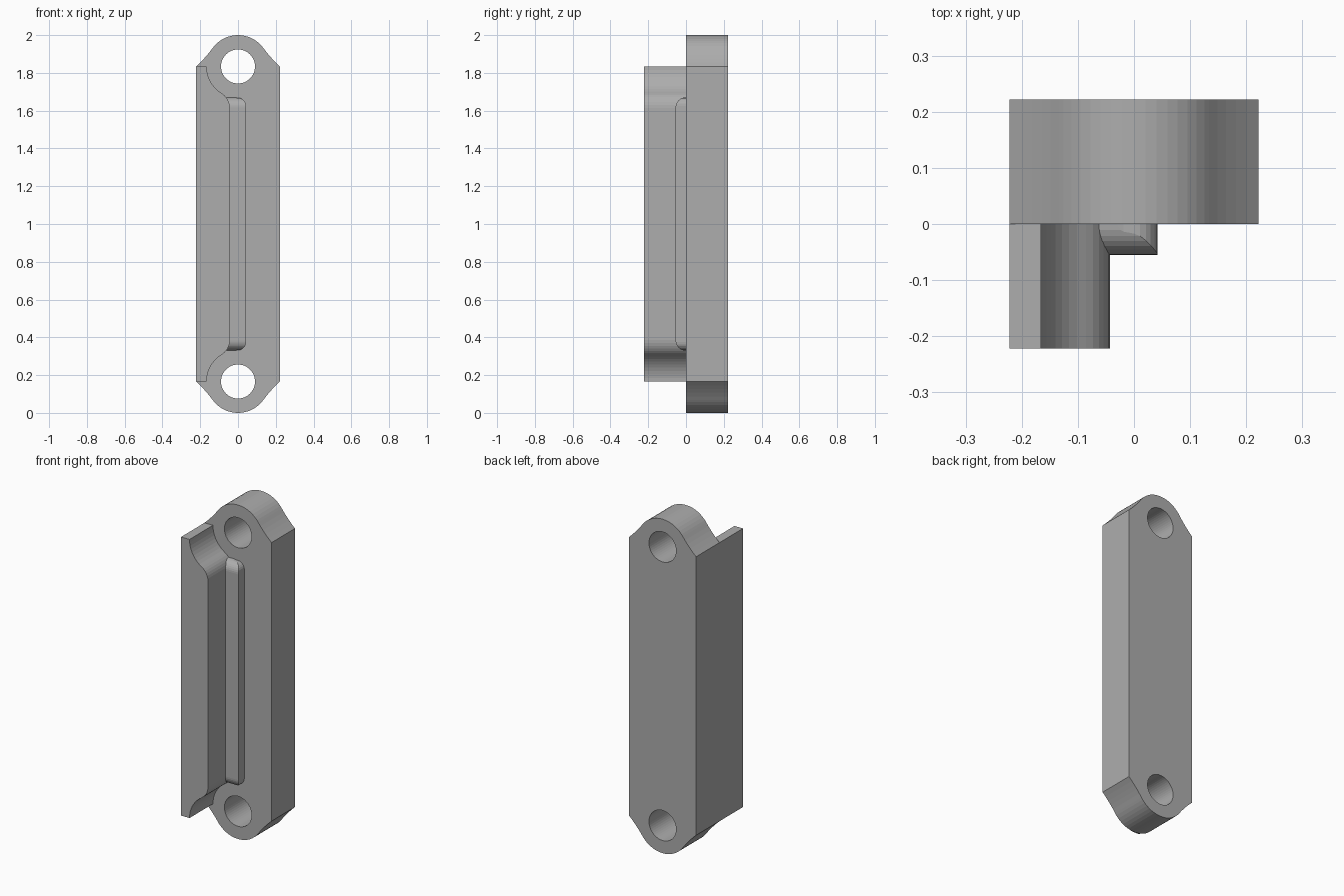
import bpy, bmesh, math
from mathutils import Vector

if "Cube" in bpy.data.objects:
    bpy.data.objects.remove(bpy.data.objects["Cube"])

HALF = 0.222      # half width and depth
R = 0.166         # lug radius
PIN = 0.834       # pin height above the middle
MID = 1.0

grey = bpy.data.materials.new("mid grey")
grey.diffuse_color = (0.42, 0.42, 0.42, 1)
grey.use_nodes = True
grey.node_tree.nodes["Principled BSDF"].inputs["Base Color"].default_value = grey.diffuse_color


def arc(cx, cz, r, a0, a1, n):
    return [(cx + r * math.cos(math.radians(a0 + (a1 - a0) * i / n)),
             cz + r * math.sin(math.radians(a0 + (a1 - a0) * i / n))) for i in range(n + 1)]


def curve(a, b, c, n):
    a, b, c = Vector(a), Vector(b), Vector(c)
    return [tuple(a * (1 - t) ** 2 + b * 2 * t * (1 - t) + c * t * t)
            for t in (i / n for i in range(n + 1))]


def prism(name, pts, lo, hi, axis="y"):
    """Extrude a profile (u, height above middle) along x or y."""
    bm = bmesh.new()
    place = (lambda u, w, d: (u, d, w + MID)) if axis == "y" else (lambda u, w, d: (d, u, w + MID))
    face = bm.faces.new([bm.verts.new(place(u, w, lo)) for u, w in pts])
    ext = bmesh.ops.extrude_face_region(bm, geom=[face])
    step = (0, hi - lo, 0) if axis == "y" else (hi - lo, 0, 0)
    bmesh.ops.translate(bm, vec=step, verts=[g for g in ext["geom"] if isinstance(g, bmesh.types.BMVert)])
    bmesh.ops.recalc_face_normals(bm, faces=bm.faces)
    me = bpy.data.meshes.new(name)
    bm.to_mesh(me)
    bm.free()
    me.materials.append(grey)
    ob = bpy.data.objects.new(name, me)
    bpy.context.collection.objects.link(ob)
    return ob


def combine(ob, other, op):
    bpy.context.view_layer.objects.active = ob
    mod = ob.modifiers.new(op, "BOOLEAN")
    mod.operation, mod.object, mod.solver = op, other, "EXACT"
    bpy.ops.object.modifier_apply(modifier=mod.name)
    bpy.data.objects.remove(other)


def mirrored(top):
    """Close a profile with its copy below the middle."""
    return top + [(u, -w) for u, w in reversed(top)]


# Plate with rounded lugs at both ends
flare = curve((HALF, PIN), (0.168, PIN + 0.05), (0.134, PIN + 0.098), 5)
top = flare + arc(0, PIN, R, 41, 139, 14) + [(-u, w) for u, w in reversed(flare)]
bar = prism("link_bar", mirrored(top), 0, HALF)

# Side flange, scooped around the lugs
scoop = arc(0, PIN, R, 180, 239, 9)
flange_top = [(-HALF, PIN)] + scoop + curve(scoop[-1], (-0.045, 0.665), (-0.043, 0.615), 6)[1:]
flange = prism("side_flange", mirrored(flange_top), -HALF, 0.03)

# Raised rib with rounded ends, beside the flange
rib_top = arc(0, PIN, R, 238, 270, 5) + arc(0, 0.626, 0.042, 90, 0, 6)[1:]
rib = prism("rib", mirrored(rib_top), -0.055, 0.03)
side = [(0.05, 0.671)] + arc(0, 0.616, 0.055, 90, 180, 8)
combine(rib, prism("rib_rounding", mirrored(side), -0.2, 0.2, "x"), "INTERSECT")

combine(bar, flange, "UNION")
combine(bar, rib, "UNION")

# Pin holes
for z in (PIN, -PIN):
    combine(bar, prism("pin_hole", arc(0, z, 0.09, 0, 352.5, 47), -0.1, 0.4), "DIFFERENCE")
